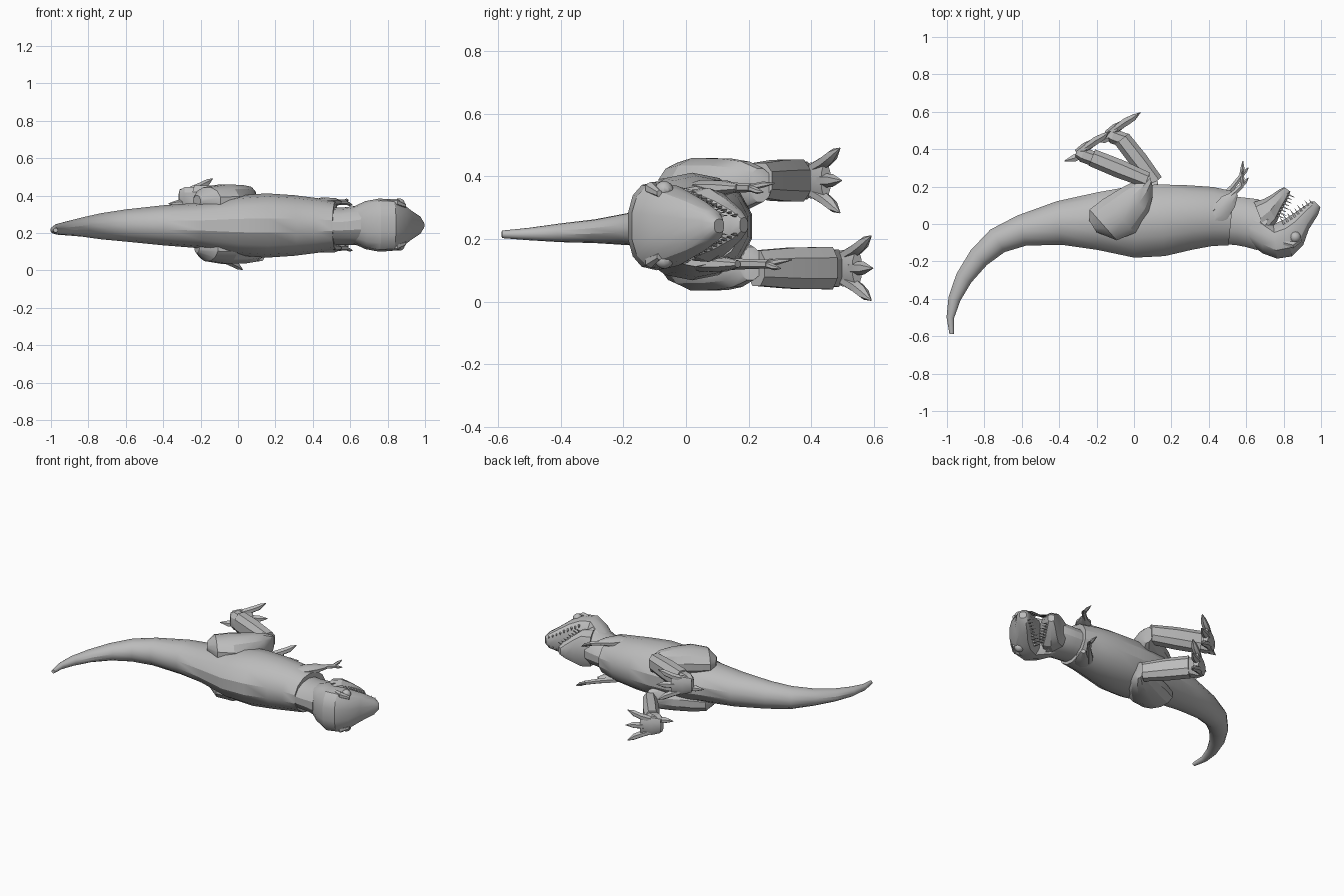
import bpy, bmesh, math
from mathutils import Vector, Matrix

if "Cube" in bpy.data.objects:
    bpy.data.objects.remove(bpy.data.objects["Cube"])

MID = 0.247  # mirror plane height: the animal lies on its side

skin = bpy.data.materials.new("grey_skin")
skin.diffuse_color = (0.5, 0.5, 0.5, 1)
skin.use_nodes = True
skin.node_tree.nodes["Principled BSDF"].inputs["Base Color"].default_value = skin.diffuse_color


def finish(name, bm):
    bmesh.ops.recalc_face_normals(bm, faces=bm.faces)
    me = bpy.data.meshes.new(name)
    bm.to_mesh(me)
    bm.free()
    me.materials.append(skin)
    ob = bpy.data.objects.new(name, me)
    bpy.context.collection.objects.link(ob)
    bpy.ops.object.select_all(action='DESELECT')
    ob.select_set(True)
    bpy.context.view_layer.objects.active = ob
    bpy.ops.object.shade_smooth_by_angle(angle=math.radians(28))
    return ob


def skin_sections(name, sections, sides=12, power=1.0):
    """Skin over (centre, in-plane half axis, z half width) sections."""
    bm = bmesh.new()
    sq = lambda v: math.copysign(abs(v) ** power, v)
    rings = []
    for c, axis, rz in sections:
        ring = []
        for i in range(sides):
            a = 2 * math.pi * (i + 0.5) / sides
            ring.append(bm.verts.new(c + axis * sq(math.cos(a)) + Vector((0, 0, rz * sq(math.sin(a))))))
        rings.append(ring)
    for r, s in zip(rings, rings[1:]):
        for i in range(sides):
            j = (i + 1) % sides
            bm.faces.new((r[i], r[j], s[j], s[i]))
    bm.faces.new(rings[0])
    bm.faces.new(rings[-1])
    return finish(name, bm)


def tube(name, pts, sides=8, power=1.0):
    """Tube along (x, y, z, in-plane radius, z radius) points."""
    pos = [Vector(p[:3]) for p in pts]
    out = []
    for i, p in enumerate(pts):
        t = pos[min(i + 1, len(pos) - 1)] - pos[max(i - 1, 0)]
        n = Vector((-t.y, t.x, 0)).normalized()
        out.append((pos[i], n * p[3], p[4]))
    return skin_sections(name, out, sides, power)


def loft(name, rows, z, sides=12, power=1.0, turn=0.0, pivot=(0, 0)):
    """Loft over rows (ax, ay, bx, by, z half width); a and b are outline edges."""
    rot, pv = Matrix.Rotation(turn, 3, 'Z'), Vector((*pivot, 0))
    out = []
    for ax, ay, bx, by, rz in rows:
        a = rot @ (Vector((ax, ay, 0)) - pv) + pv
        b = rot @ (Vector((bx, by, 0)) - pv) + pv
        out.append(((a + b) / 2 + Vector((0, 0, z)), (b - a) / 2, rz))
    return skin_sections(name, out, sides, power)


def ball(name, loc, size):
    bm = bmesh.new()
    bmesh.ops.create_uvsphere(bm, u_segments=12, v_segments=8, radius=1,
                              matrix=Matrix.Translation(loc) @ Matrix.Diagonal((*size, 1)))
    return finish(name, bm)


# Trunk and curved tail
tube("body_and_tail", [
    (-.975, -.588, .215, .012, .012), (-.982, -.50, .216, .021, .02), (-.96, -.40, .22, .034, .03),
    (-.91, -.29, .225, .047, .038), (-.83, -.18, .232, .06, .052), (-.73, -.09, .236, .073, .07),
    (-.60, -.035, .24, .086, .086), (-.40, .005, .241, .12, .107), (-.20, .015, .24, .157, .122),
    (0, .012, .24, .197, .16), (.15, .02, .24, .197, .172), (.30, .035, .24, .177, .162),
    (.42, .04, .24, .162, .147), (.52, .03, .24, .148, .128)], 14)
tube("neck", [(.48, .02, .238, .13, .10), (.56, .015, .236, .132, .1),
              (.63, .005, .24, .135, .105), (.70, -.02, .245, .13, .12)], 14)

# Skull with upper jaw, and open lower jaw
HEAD = 0.245
loft("skull", [
    (.60, .08, .62, -.11, .095), (.67, .06, .69, -.16, .128), (.745, .0, .765, -.187, .142),
    (.80, .025, .845, -.175, .138), (.85, .055, .905, -.115, .115), (.90, .09, .935, -.03, .085),
    (.945, .12, .985, .05, .05), (.965, .122, .997, .09, .022)], HEAD - .003, 14, .8)
loft("lower_jaw", [
    (.64, .12, .71, -.06, .115), (.695, .137, .765, .01, .118), (.735, .158, .795, .08, .088),
    (.775, .185, .825, .14, .052), (.803, .198, .837, .172, .024)], HEAD, 10, .7)


# Teeth in two rows per jaw
def teeth(name, start, end, aim, z0, z1, count):
    for s in (1, -1):
        for i in range(count):
            k = i / (count - 1)
            x, y = (start[n] + (end[n] - start[n]) * k for n in (0, 1))
            z = HEAD + s * (z0 + (z1 - z0) * k)
            length = .032 if i % 2 else .024
            tube(name, [(x - aim[0] * .015, y - aim[1] * .015, z, .008, .007),
                        (x + aim[0] * length, y + aim[1] * length, z, .001, .001)], 4)


teeth("upper_tooth", (.795, .012), (.95, .112), (-.56, .83), .105, .03, 9)
teeth("lower_tooth", (.78, .04), (.83, .155), (.9, -.4), .09, .03, 8)

for s in (1, -1):
    # Eyes, brows and nostrils
    ball("eye", (.862, -.07, HEAD + s * .112), (.03, .03, .028))
    tube("brow", [(.80, -.10, HEAD + s * .125, .012, .012), (.85, -.112, HEAD + s * .118, .02, .02),
                  (.895, -.085, HEAD + s * .10, .01, .012)], 6)
    ball("nostril", (.955, .045, HEAD - .012 + s * .027), (.014, .016, .012))

    # Arms: the lower one reaches further
    z = MID - .005 + s * .122
    d = -.055 if s > 0 else 0
    tube("upper_arm", [(.545, .165, z, .015, .012), (.505, .12, z, .048, .025),
                       (.46, .06, z, .056, .027), (.415, .02, z, .03, .015)], 8)
    tube("forearm", [(.42, .07, z, .02, .018), (.46, .12 + d / 3, z, .028, .02),
                     (.53, .2 + d * .7, z, .016, .016), (.578, .262 + d, z, .014, .014)], 6)
    for tx, ty, dz in ((.582, .338, .014), (.612, .302, -.014)):
        tube("finger", [(.572, .255 + d, z, .011, .011), ((.578 + tx) / 2, (.262 + ty) / 2 + d, z + dz * .7, .012, .01),
                        (tx, ty + d, z + dz, .002, .002)], 6)

    # Legs: the lower one is swung forward
    ox, oy = (0, 0) if s > 0 else (.16, .1)
    turn = 0 if s > 0 else math.radians(-10)
    kx, ky = (.07, .235) if s > 0 else (.115, .225)
    loft("thigh", [
        (-.24, .02, -.2, -.045, .03), (-.24, .08, -.09, -.09, .075), (-.17, .135, .01, -.05, .09),
        (-.07, .195, .08, .06, .088), (.02, .24, .1, .14, .078), (.08, .275, .1, .2, .055)],
        MID + s * .125, 12, 1, turn, (-.07, 0))
    z = MID + s * .14
    ax, ay = -.225 + ox, .355 + oy
    mx, my = (kx + ax) / 2, (ky + ay) / 2
    tube("shin", [(kx, ky, z, .045, .06), (mx, my, z, .053, .07), (ax, ay, z, .05, .072)], 8, .8)
    tube("ankle", [(ax + .02, ay - .01, z, .042, .06), (ax - .05, ay + .015, z, .042, .064),
                   (ax - .085, ay + .025, z, .02, .045)], 8, .8)
    tube("foot", [(-.305 + ox, .378 + oy, z, .022, .05), (-.26 + ox, .41 + oy, z, .027, .062),
                  (-.20 + ox, .447 + oy, z, .018, .055)], 8, .8)
    for k in (-1, 0, 1):
        e = .01 if k == 0 else 0
        tube("toe", [(-.27 + ox, .40 + oy, z + k * .035, .02, .02), (-.205 + ox, .445 + oy, z + k * .06, .024, .022),
                     (-.165 + ox, .468 + oy, z + k * .08, .02, .021),
                     (-.135 + ox + e, .492 + oy + e / 2, z + k * .103, .002, .002)], 6)
    tube("rear_claw", [(-.27 + ox, .375 + oy, z - s * .03, .02, .018), (-.32 + ox, .352 + oy, z - s * .03, .022, .02),
                       (-.372 + ox, .337 + oy, z - s * .03, .002, .002)], 6)
